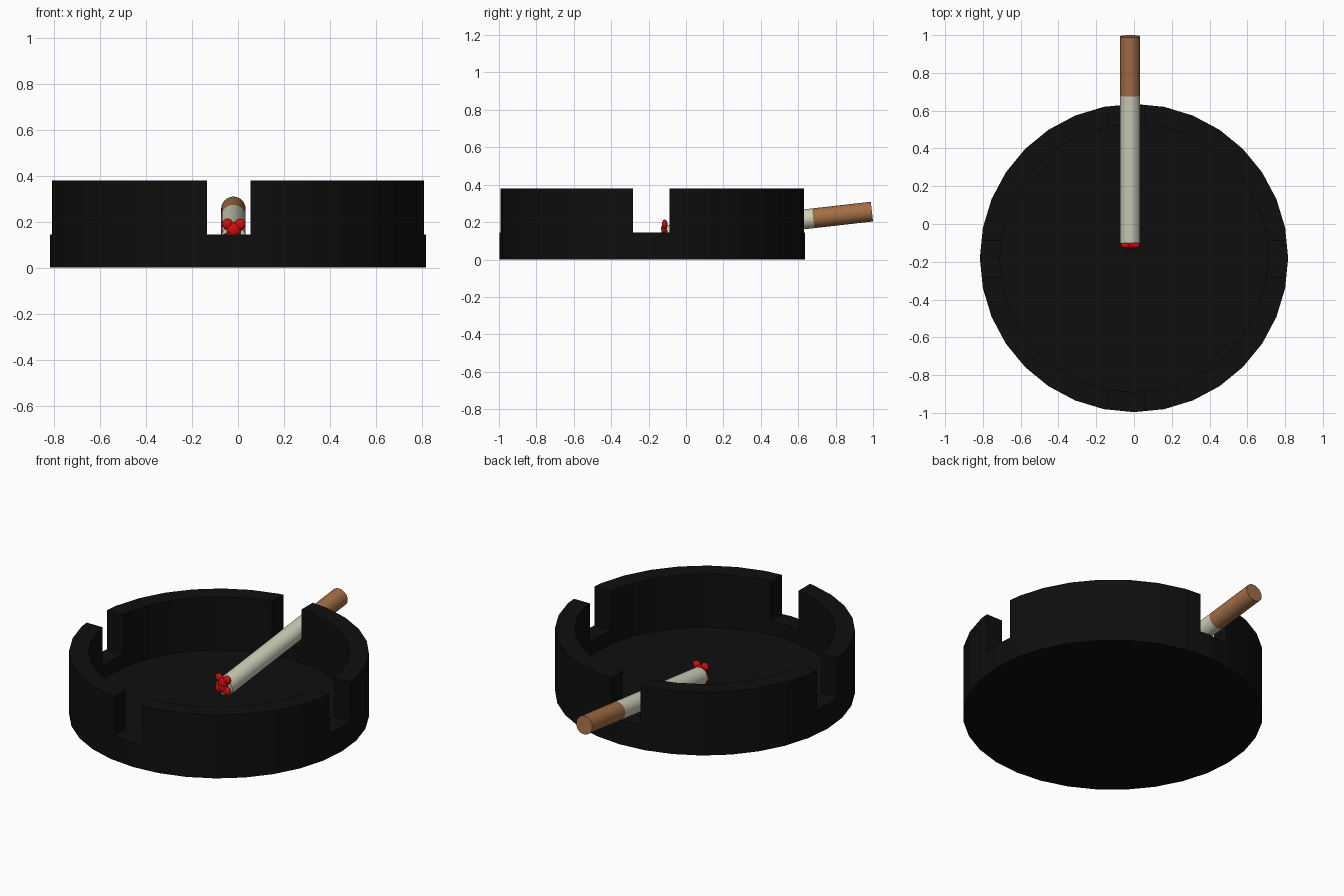
import bpy, bmesh, math
from mathutils import Vector, Matrix

if "Cube" in bpy.data.objects:
    bpy.data.objects.remove(bpy.data.objects["Cube"])


def material(name, rgb):
    m = bpy.data.materials.new(name)
    m.diffuse_color = (*rgb, 1)
    m.use_nodes = True
    m.node_tree.nodes["Principled BSDF"].inputs["Base Color"].default_value = m.diffuse_color
    return m


BLACK = material("black ceramic", (0.0045, 0.0045, 0.0045))
PAPER = material("white paper", (0.62, 0.62, 0.49))
FILTER = material("brown filter", (0.36, 0.155, 0.06))
RED = material("red ember", (0.62, 0.004, 0.005))


def finish(name, bm, mat):
    bmesh.ops.recalc_face_normals(bm, faces=bm.faces)
    me = bpy.data.meshes.new(name)
    bm.to_mesh(me)
    bm.free()
    me.materials.append(mat)
    ob = bpy.data.objects.new(name, me)
    bpy.context.collection.objects.link(ob)
    return ob


def lathe(profile, centre, sides=32):
    """Closed solid from (radius, z) points; the end rings are capped."""
    bm = bmesh.new()
    rings = []
    for r, z in profile:
        rings.append([bm.verts.new((centre[0] + r * math.sin(math.tau * i / sides),
                                    centre[1] + r * math.cos(math.tau * i / sides), z))
                      for i in range(sides)])
    for a, b in zip(rings, rings[1:]):
        for i in range(sides):
            j = (i + 1) % sides
            bm.faces.new((a[i], a[j], b[j], b[i]))
    bm.faces.new(rings[0])
    bm.faces.new(rings[-1])
    return bm


# Bowl: outer wall, flat rim, inner wall, floor
CX, CY = 0.0, -0.18
bowl = finish("ashtray_bowl",
              lathe([(0.816, 0), (0.816, 0.38), (0.71, 0.38), (0.71, 0.06)], (CX, CY)), BLACK)

# Four rests cut through the rim by two crossing bars
for name, loc, size in (("rest_cutter_y", (-0.04, CY, 0.345), (0.19, 2.0, 0.4)),
                        ("rest_cutter_x", (0, -0.187, 0.345), (2.0, 0.195, 0.4))):
    bm = bmesh.new()
    bmesh.ops.create_cube(bm, size=1, matrix=Matrix.Translation(loc) @ Matrix.Diagonal((*size, 1)))
    cutter = finish(name, bm, BLACK)
    cutter.hide_render = True
    mod = bowl.modifiers.new(name, "BOOLEAN")
    mod.operation, mod.solver, mod.object = "DIFFERENCE", "EXACT", cutter
    bpy.context.view_layer.objects.active = bowl
    bpy.ops.object.modifier_apply(modifier=name)
    bpy.data.objects.remove(cutter)


# Cigarette: paper tube and filter along one sloping axis
def tube(name, y0, y1, mat):
    p0, p1 = (Vector((-0.02, y, 0.143 + 0.114 * y)) for y in (y0, y1))
    d = p1 - p0
    bm = bmesh.new()
    bmesh.ops.create_cone(bm, cap_ends=True, segments=32, radius1=0.053, radius2=0.053,
                          depth=d.length, matrix=Matrix.Translation((p0 + p1) / 2)
                          @ d.to_track_quat("Z", "Y").to_matrix().to_4x4())
    ob = finish(name, bm, mat)
    for p in ob.data.polygons:
        p.use_smooth = len(p.vertices) == 4


tube("cigarette_paper", -0.10, 0.68, PAPER)
tube("cigarette_filter", 0.68, 0.994, FILTER)

# Ember: flattened lobes clustered at the burning end
bm = bmesh.new()
for x, z, r in ((-0.046, 0.19, 0.025), (0.008, 0.188, 0.026), (-0.018, 0.165, 0.033),
                (-0.045, 0.125, 0.027), (0.005, 0.12, 0.027), (-0.02, 0.137, 0.032)):
    bmesh.ops.create_icosphere(bm, subdivisions=2, radius=r,
                               matrix=Matrix.Translation((x, -0.114, z))
                               @ Matrix.Diagonal((1, 0.6, 1, 1)))
ember = finish("ember", bm, RED)
for p in ember.data.polygons:
    p.use_smooth = True
